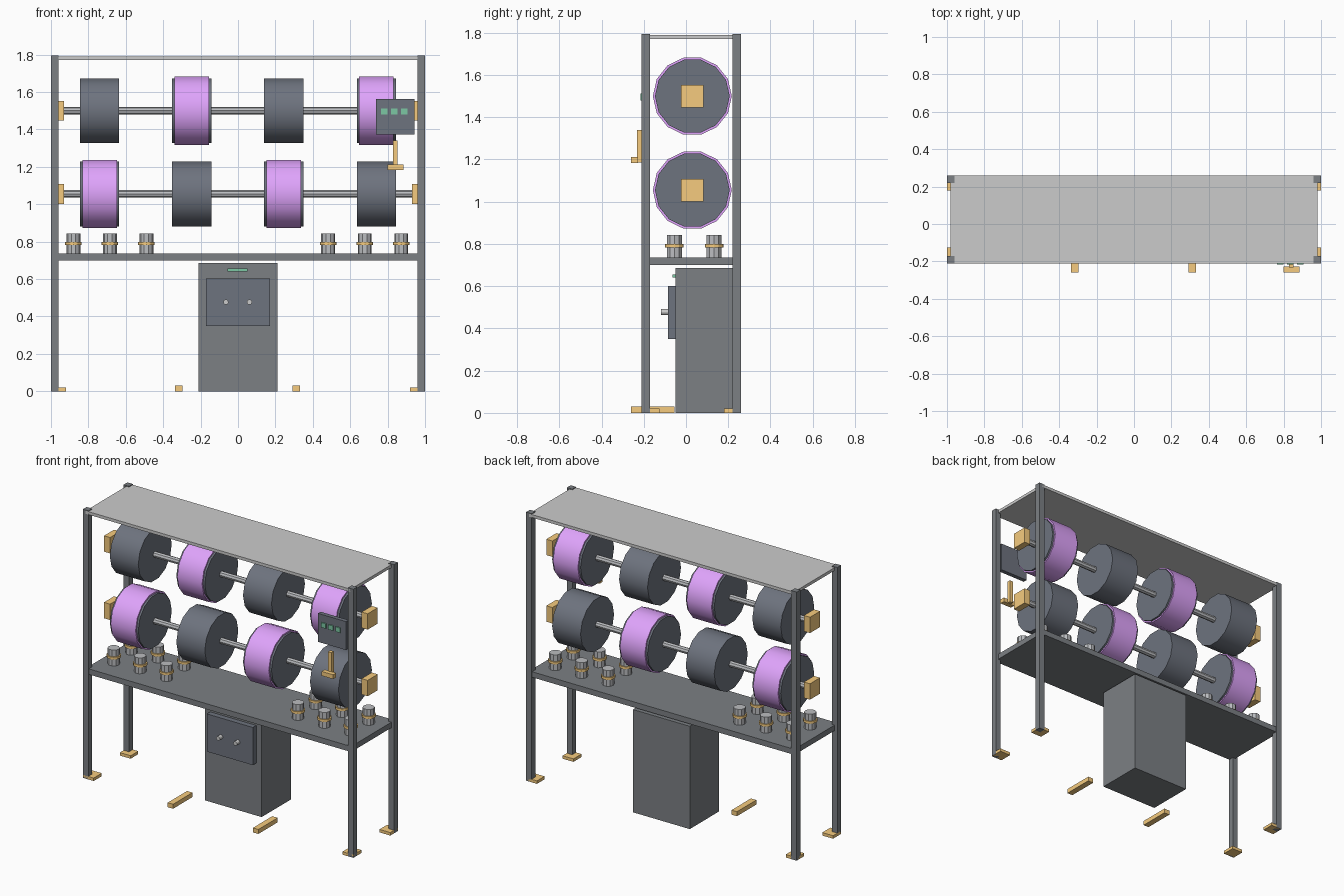
import bpy, bmesh, math
from mathutils import Vector

if "Cube" in bpy.data.objects:
    bpy.data.objects.remove(bpy.data.objects["Cube"])


def material(name, rgb):
    m = bpy.data.materials.new(name)
    m.diffuse_color = (*rgb, 1)
    m.use_nodes = True
    m.node_tree.nodes["Principled BSDF"].inputs["Base Color"].default_value = m.diffuse_color
    return m


TAN = material("tan", (0.92, 0.60, 0.21))
PURPLE = material("purple", (0.74, 0.37, 0.97))
GREEN = material("green", (0.20, 0.57, 0.37))
FRAME = material("frame_grey", (0.20, 0.215, 0.23))
DARK = material("dark_steel", (0.155, 0.172, 0.21))
LIGHT = material("light_grey", (0.74, 0.75, 0.75))
STEEL = material("steel", (0.50, 0.51, 0.53))


def finish(name, bm, mat):
    bmesh.ops.recalc_face_normals(bm, faces=bm.faces)
    me = bpy.data.meshes.new(name)
    bm.to_mesh(me)
    bm.free()
    ob = bpy.data.objects.new(name, me)
    bpy.context.collection.objects.link(ob)
    me.materials.append(mat)
    return ob


def box(name, x, y, z, mat=FRAME):
    """Box from (min, max) ranges on each axis."""
    bm = bmesh.new()
    bmesh.ops.create_cube(bm, size=1)
    for v in bm.verts:
        v.co = [r[0] + (c + 0.5) * (r[1] - r[0]) for c, r in zip(v.co, (x, y, z))]
    return finish(name, bm, mat)


def cylinder(name, axis, start, length, radius, sides, mat, smooth=False):
    """Prism from a start point along axis 0, 1 or 2."""
    bm = bmesh.new()
    a, b = [(1, 2), (0, 2), (0, 1)][axis]
    ring = []
    for i in range(sides):
        t = 2 * math.pi * i / sides
        p = Vector(start)
        p[a] += radius * math.cos(t)
        p[b] += radius * math.sin(t)
        ring.append(bm.verts.new(p))
    base = bm.faces.new(ring)
    new = bmesh.ops.extrude_face_region(bm, geom=[base], use_keep_orig=True)["geom"]
    offset = Vector((0, 0, 0))
    offset[axis] = length
    bmesh.ops.translate(bm, vec=offset, verts=[g for g in new if isinstance(g, bmesh.types.BMVert)])
    ob = finish(name, bm, mat)
    if smooth:
        bpy.ops.object.select_all(action='DESELECT')
        ob.select_set(True)
        bpy.context.view_layer.objects.active = ob
        bpy.ops.object.shade_smooth_by_angle()
    return ob


def sided(s, lo, hi):
    return (lo, hi) if s > 0 else (-hi, -lo)


# Frame posts and their feet
for s, side in ((-1, "left"), (1, "right")):
    for end, py, fy in (("front", (-0.21, -0.17), (-0.21, -0.125)),
                        ("back", (0.22, 0.26), (0.18, 0.26))):
        box(f"{end}_{side}_post", sided(s, 0.96, 1.0), py, (0, 1.795))
        box(f"{end}_{side}_foot", sided(s, 0.92, 1.0), fy, (0, 0.02), TAN)

# Roof panel and work shelf
box("roof_panel", (-0.98, 0.98), (-0.21, 0.26), (1.77, 1.79), LIGHT)
box("shelf", (-0.98, 0.98), (-0.205, 0.255), (0.70, 0.737))

# Two roller shafts carrying alternating plain and sleeved drums
AXIS_Y = 0.03
for row, (name, z) in enumerate((("lower", 1.055), ("upper", 1.5))):
    cylinder(f"{name}_shaft", 0, (-0.95, AXIS_Y, z), 1.9, 0.02, 8, STEEL)
    for s, side in ((-1, "left"), (1, "right")):
        box(f"{name}_{side}_bearing", sided(s, 0.93, 0.975),
            (AXIS_Y - 0.053, AXIS_Y + 0.053), (z - 0.053, z + 0.053), TAN)
    for i, x in enumerate((-0.74, -0.248, 0.245, 0.74)):
        cylinder(f"{name}_drum_{i + 1}", 0, (x - 0.105, AXIS_Y, z), 0.21, 0.177, 14, DARK, True)
        if i % 2 == row:
            cylinder(f"{name}_sleeve_{i + 1}", 0, (x - 0.092, AXIS_Y, z), 0.184, 0.187, 14,
                     PURPLE, True)

# Pegs on the shelf with collars
for x in (-0.88, -0.685, -0.49, 0.482, 0.678, 0.873):
    for y in (-0.055, 0.133):
        cylinder("peg", 2, (x, y, 0.735), 0.108, 0.037, 10, STEEL)
        cylinder("peg_collar", 2, (x, y, 0.783), 0.016, 0.044, 12, TAN)

# Cabinet with door, knobs and indicator
box("cabinet", (-0.21, 0.21), (-0.05, 0.26), (0, 0.687))
box("cabinet_door", (-0.17, 0.17), (-0.086, -0.05), (0.35, 0.602), DARK)
for x in (-0.065, 0.061):
    cylinder("door_knob", 1, (x, -0.118, 0.477), 0.034, 0.014, 12, LIGHT)
box("cabinet_indicator", (-0.055, 0.05), (-0.064, -0.05), (0.64, 0.656), GREEN)

# Floor bars in front of the cabinet
for x in (-0.318, 0.312):
    box("floor_bar", (x - 0.02, x + 0.02), (-0.26, -0.055), (0, 0.03), TAN)

# Control panel with buttons
box("control_panel", (0.737, 0.944), (-0.208, -0.18), (1.373, 1.563), DARK)
for x in (0.782, 0.835, 0.888):
    box("panel_button", (x - 0.017, x + 0.017), (-0.216, -0.207), (1.48, 1.512), GREEN)

# Hand lever below the panel
box("lever_arm", (0.828, 0.853), (-0.232, -0.207), (1.185, 1.34), TAN)
box("lever_grip", (0.80, 0.885), (-0.26, -0.228), (1.183, 1.212), TAN)
